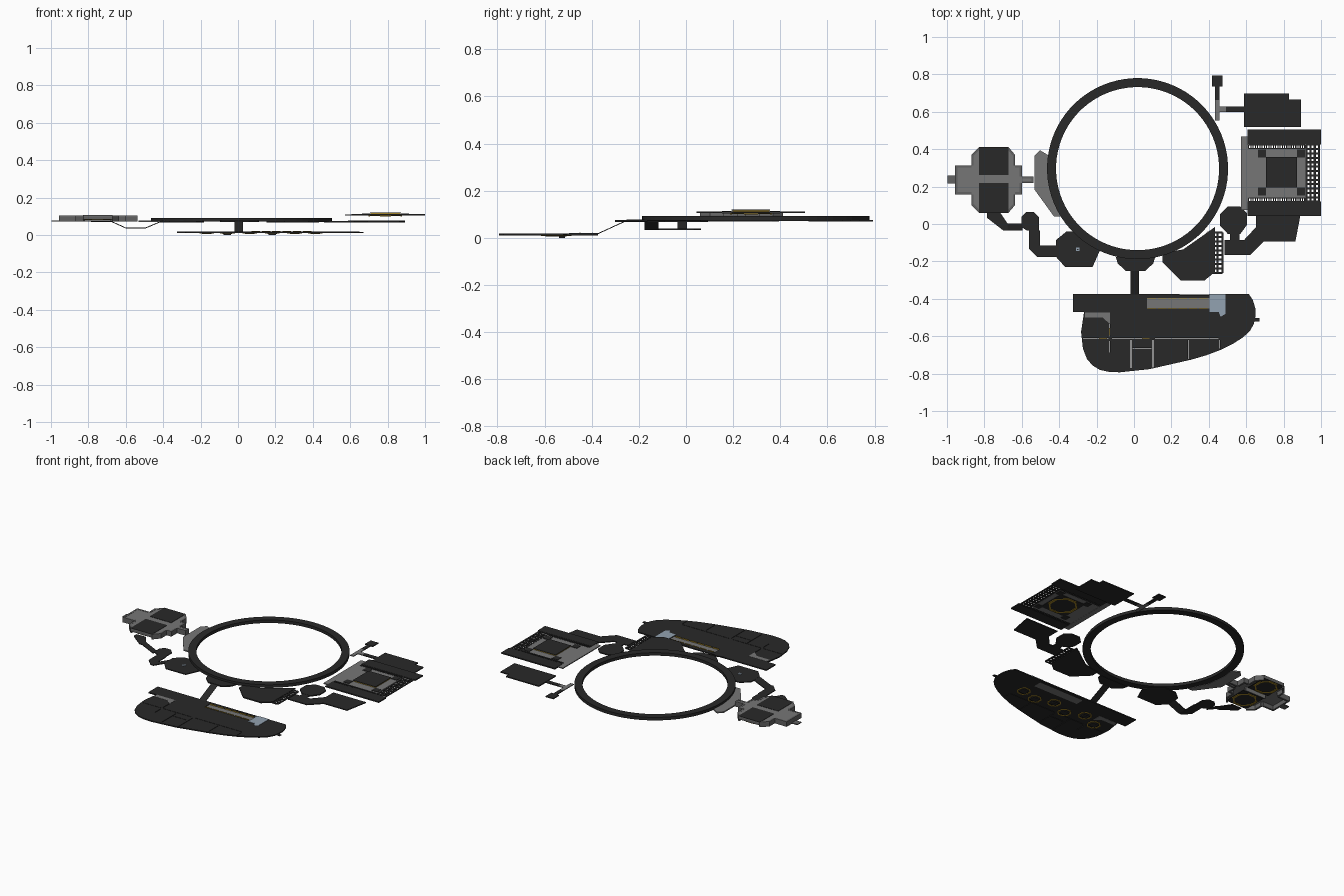
import bpy, bmesh, math


def material(name, rgb):
    m = bpy.data.materials.new(name)
    m.diffuse_color = (*rgb, 1)
    return m


DARK = material("charcoal", (0.022, 0.022, 0.022))
GREY = material("mid grey", (0.18, 0.18, 0.18))
WALL = material("wall grey", (0.12, 0.12, 0.12))
GOLD = material("gold", (0.38, 0.24, 0.02))
BLUE = material("pale blue", (0.29, 0.36, 0.44))


def finish(bm, name, mat):
    bmesh.ops.recalc_face_normals(bm, faces=bm.faces)
    me = bpy.data.meshes.new(name)
    bm.to_mesh(me)
    bm.free()
    me.materials.append(mat)
    ob = bpy.data.objects.new(name, me)
    bpy.context.collection.objects.link(ob)
    return ob


def slab(name, pts, z, t=0.005, mat=DARK):
    """Extruded outline; z is the underside, a number or a function of (x, y)."""
    zf = z if callable(z) else (lambda x, y: z)
    bm = bmesh.new()
    lo = [bm.verts.new((x, y, zf(x, y))) for x, y in pts]
    hi = [bm.verts.new((x, y, zf(x, y) + t)) for x, y in pts]
    bm.faces.new(lo[::-1])
    bm.faces.new(hi)
    n = len(pts)
    for i in range(n):
        j = (i + 1) % n
        bm.faces.new((lo[i], lo[j], hi[j], hi[i]))
    return finish(bm, name, mat)


def rect(x0, x1, y0, y1):
    return [(x0, y0), (x1, y0), (x1, y1), (x0, y1)]


def boxes(name, rects, z, t, mat=DARK):
    """Several axis-aligned blocks in one object."""
    bm = bmesh.new()
    for x0, x1, y0, y1 in rects:
        c = bmesh.ops.create_cube(bm, size=1)["verts"]
        for v in c:
            v.co = ((x0 + x1) / 2 + v.co.x * (x1 - x0), (y0 + y1) / 2 + v.co.y * (y1 - y0),
                    z + (v.co.z + 0.5) * t)
    return finish(bm, name, mat)


def annulus(name, cx, cy, r0, r1, z, t, n, mat):
    bm = bmesh.new()
    loops = []
    for i in range(n):
        a = 2 * math.pi * (i + 0.5) / n
        loops.append([bm.verts.new((cx + r * math.cos(a), cy + r * math.sin(a), h))
                      for r, h in ((r0, z), (r1, z), (r1, z + t), (r0, z + t))])
    for i in range(n):
        p, q = loops[i], loops[(i + 1) % n]
        for k in range(4):
            bm.faces.new((p[k], p[(k + 1) % 4], q[(k + 1) % 4], q[k]))
    return finish(bm, name, mat)


def lattice(name, x0, x1, y0, y1, z, nx, ny, w=0.007):
    r = []
    for i in range(nx):
        x = x0 + (x1 - x0) * i / max(nx - 1, 1)
        r.append((x - w / 2, x + w / 2, y0, y1))
    for i in range(ny):
        y = y0 + (y1 - y0) * i / max(ny - 1, 1)
        r.append((x0, x1, y - w / 2, y + w / 2))
    return boxes(name, r, z, 0.005)


def underside(name, x0, x1, y0, y1, z):
    """Dark plate with a gold octagon and corner struts, seen from below."""
    boxes(name, [(x0, x1, y0, y1)], z, 0.003)
    cx, cy, r = (x0 + x1) / 2, (y0 + y1) / 2, min(x1 - x0, y1 - y0) * 0.5
    annulus(name + "_octagon", cx, cy, r * 0.84, r * 0.95, z - 0.003, 0.003, 8, GOLD)
    e, s = 0.004, 0.03
    boxes(name + "_struts", [(cx + a * r - e, cx + a * r + e, cy - s, cy + s) for a in (-0.9, 0.9)]
          + [(cx - s, cx + s, cy + a * r - e, cy + a * r + e) for a in (-0.9, 0.9)], z - 0.004, 0.004, GOLD)


# Main ring
annulus("main_ring", 0.016, 0.302, 0.436, 0.484, 0.072, 0.02, 72, DARK)

# Ring-side rooms
slab("south_dock", [(-0.1, -0.17), (0.11, -0.17), (0.1, -0.205), (0.055, -0.246), (-0.045, -0.246),
                    (-0.09, -0.205)], 0.07, 0.008)
slab("west_annex", [(-0.505, 0.4), (-0.535, 0.37), (-0.535, 0.19), (-0.43, 0.045), (-0.39, 0.045),
                    (-0.45, 0.17), (-0.465, 0.3), (-0.455, 0.37)], 0.07, 0.008, GREY)
slab("south_east_room", [(0.15, -0.15), (0.15, -0.2), (0.245, -0.295), (0.375, -0.295), (0.43, -0.25),
                         (0.43, -0.01), (0.36, -0.06), (0.26, -0.13)], 0.068, 0.008)
lattice("south_east_railing", 0.39, 0.47, -0.255, -0.04, 0.07, 4, 10, 0.011)

# South-west octagon room, low passage and ramps
slab("south_west_room", [(-0.365, -0.035), (-0.285, -0.035), (-0.185, -0.125), (-0.185, -0.135),
                         (-0.225, -0.225), (-0.37, -0.225), (-0.42, -0.17), (-0.42, -0.08)], 0.068, 0.006)
annulus("room_floor_ring", -0.303, -0.13, 0.005, 0.013, 0.074, 0.003, 4, BLUE)
slab("east_ramp", rect(-0.5, -0.42, -0.17, -0.11), lambda x, y: 0.034 + (x + 0.5) / 0.08 * 0.034)
slab("low_passage", [(-0.565, -0.03), (-0.505, -0.03), (-0.505, -0.11), (-0.5, -0.11), (-0.5, -0.17),
                     (-0.52, -0.17), (-0.565, -0.125)], 0.034)
slab("low_room", [(-0.58, 0.07), (-0.54, 0.07), (-0.51, 0.04), (-0.51, -0.03), (-0.575, -0.03),
                  (-0.605, -0.01), (-0.605, 0.045)], 0.034)
slab("west_ramp", rect(-0.68, -0.6, -0.03, 0.01), lambda x, y: 0.034 + (-0.6 - x) / 0.08 * 0.036)
slab("west_passage", [(-0.79, 0.07), (-0.72, 0.07), (-0.68, 0.01), (-0.68, -0.03), (-0.7, -0.03),
                      (-0.79, 0.04)], 0.07)

# West building: flat roof, skirt walls and two dark bays with gold frames beneath
west = [(-0.83, 0.418), (-0.675, 0.418), (-0.638, 0.375), (-0.638, 0.32), (-0.602, 0.32), (-0.602, 0.26),
        (-0.54, 0.26), (-0.54, 0.225), (-0.602, 0.225), (-0.602, 0.165), (-0.638, 0.165),
        (-0.638, 0.108), (-0.675, 0.065), (-0.83, 0.065), (-0.873, 0.108), (-0.873, 0.165),
        (-0.96, 0.165), (-0.96, 0.32), (-0.873, 0.32), (-0.873, 0.375)]
slab("west_roof", west, 0.1, 0.004, GREY)
boxes("west_nub", [(-1.0, -0.96, 0.223, 0.265)], 0.072, 0.006, WALL)
for i, a in enumerate(west):
    b = west[(i + 1) % len(west)]
    dx, dy = b[0] - a[0], b[1] - a[1]
    s = 0.012 / math.hypot(dx, dy)
    nx, ny = dy * s, -dx * s
    z = 0.087 if i in (0, 12) else 0.072      # bays are open at the bottom
    slab("west_wall", [a, b, (b[0] + nx, b[1] + ny), (a[0] + nx, a[1] + ny)], z, 0.105 - z, WALL)
boxes("west_bay_back_wall", [(-0.83, -0.675, 0.243, 0.249)], 0.073, 0.028, GREY)
for tag, y0, y1 in (("back", 0.268, 0.418), ("front", 0.065, 0.225)):
    boxes("west_bay_roof_" + tag, [(-0.832, -0.675, y0, y1)], 0.103, 0.003)
    underside("west_bay_" + tag, -0.832, -0.675, y0, y1, 0.084)

# East building: bars, floor, railings and platform
boxes("east_bars", [(0.605, 0.998, 0.43, 0.51), (0.605, 0.998, 0.05, 0.125)], 0.105, 0.008)
boxes("east_side_strip", [(0.57, 0.606, 0.08, 0.475)], 0.105, 0.006, GREY)
boxes("east_floor", [(0.605, 0.915, 0.145, 0.41)], 0.106, 0.005, GREY)
lattice("east_outer_railing", 0.92, 0.985, 0.125, 0.43, 0.107, 4, 14, 0.011)
for y in (0.127, 0.41):
    lattice("east_edge_railing", 0.61, 0.91, y, y + 0.018, 0.107, 26, 2, 0.006)
corners = [(x, x + 0.042, y, y + 0.042) for x in (0.66, 0.868) for y in (0.158, 0.362)]
boxes("east_corner_pads", corners, 0.108, 0.006)
boxes("east_corner_undersides", corners, 0.104, 0.003)
boxes("east_platform_rim", [(0.706, 0.865, 0.203, 0.36)], 0.11, 0.008, GOLD)
boxes("east_platform", [(0.703, 0.868, 0.2, 0.363)], 0.117, 0.003)
underside("east_platform_base", 0.69, 0.88, 0.187, 0.376, 0.104)

# North-east block, mast and walkway
slab("north_east_block", [(0.585, 0.525), (0.89, 0.525), (0.89, 0.672), (0.827, 0.672), (0.827, 0.705),
                          (0.585, 0.705)], 0.07, 0.007)
boxes("mast_head", [(0.413, 0.47, 0.74, 0.8)], 0.07, 0.006)
boxes("mast_stem", [(0.43, 0.455, 0.67, 0.74), (0.49, 0.59, 0.605, 0.635)], 0.07, 0.005)
boxes("mast_walkway", [(0.43, 0.455, 0.56, 0.67), (0.455, 0.49, 0.605, 0.635)], 0.07, 0.005, GREY)

# South-east octagon and passage
slab("east_octagon", [(0.5, 0.1), (0.565, 0.1), (0.6, 0.065), (0.6, 0.0), (0.565, -0.048), (0.5, -0.048),
                      (0.458, -0.005), (0.458, 0.06)], 0.068, 0.007)
slab("east_passage", [(0.65, 0.07), (0.89, 0.07), (0.86, -0.087), (0.69, -0.087), (0.617, -0.16),
                      (0.48, -0.16), (0.48, -0.08), (0.585, -0.08), (0.65, -0.01)], 0.068, 0.006)
boxes("octagon_link", [(0.51, 0.56, -0.085, -0.04)], 0.068, 0.006)

# Sloped bridge down to the south hull
slab("bridge", rect(-0.021, 0.025, -0.372, -0.245), lambda x, y: 0.014 + (y + 0.372) / 0.127 * 0.058, 0.004)

# South hull with panel gaps and a sunken slot cut into it
hull = slab("south_hull", [(-0.33, -0.367), (0.61, -0.367), (0.632, -0.4), (0.646, -0.445), (0.646, -0.49),
                           (0.637, -0.53), (0.617, -0.565), (0.58, -0.6), (0.53, -0.632), (0.46, -0.667),
                           (0.38, -0.697), (0.3, -0.72), (0.08, -0.77), (-0.08, -0.787), (-0.14, -0.784),
                           (-0.185, -0.774), (-0.225, -0.75), (-0.255, -0.715), (-0.276, -0.66),
                           (-0.286, -0.57), (-0.27, -0.465), (-0.33, -0.465)], 0.011, 0.007)
cuts = [(-0.275, -0.14, -0.606, -0.603), (-0.12, 0.08, -0.606, -0.603), (0.11, 0.45, -0.606, -0.603),
        (-0.134, -0.13, -0.595, -0.49), (-0.134, -0.13, -0.68, -0.62), (-0.021, -0.017, -0.765, -0.615),
        (-0.01, 0.09, -0.659, -0.656), (0.097, 0.1, -0.76, -0.615), (0.286, 0.289, -0.715, -0.615),
        (0.455, 0.458, -0.66, -0.615), (0.24, 0.4, -0.374, -0.371), (0.067, 0.4, -0.445, -0.39)]
cutter = boxes("gap_cutter", cuts, -0.02, 0.08)
cutter.hide_render = True
mod = hull.modifiers.new("gaps", "BOOLEAN")
mod.object, mod.solver = cutter, "EXACT"
bpy.context.view_layer.objects.active = hull
bpy.ops.object.modifier_apply(modifier=mod.name)
bpy.data.objects.remove(cutter)

# Hull details: slot floor, gold rails, window, side deck
boxes("hull_nub", [(0.635, 0.668, -0.515, -0.497)], 0.012, 0.005)
boxes("hull_slot_floor", [(0.067, 0.4, -0.445, -0.39)], 0.011, 0.003, GREY)
boxes("hull_gold_rails", [(x, x + 0.045, y, y + 0.003) for y in (-0.445, -0.393)
                          for x in [0.07 + 0.055 * i for i in range(6)]], 0.013, 0.009, GOLD)
slab("hull_window", [(0.4, -0.367), (0.485, -0.367), (0.485, -0.475), (0.46, -0.49), (0.45, -0.465),
                     (0.4, -0.465)], 0.016, 0.004, BLUE)
slab("hull_side_deck", [(-0.265, -0.466), (-0.13, -0.466), (-0.13, -0.53), (-0.17, -0.495),
                        (-0.265, -0.495)], 0.010, 0.009, GREY)
# Hatches with gold frames under the hull
spots = [(-0.17, -0.57), (-0.06, -0.52), (0.06, -0.57), (0.18, -0.52), (0.3, -0.56), (0.41, -0.53)]
boxes("hull_hatches", [(x - 0.025, x + 0.025, y - 0.02, y + 0.02) for x, y in spots], 0.006, 0.006)
for x, y in spots:
    annulus("hull_hatch_frame", x, y, 0.036, 0.043, 0.008, 0.004, 8, GOLD)
boxes("hull_feet", [(x - 0.02, x + 0.02, y - 0.012, y + 0.012) for x, y in spots[1:4:2]], 0.0, 0.007)

# Centre the whole station
for ob in bpy.context.collection.objects:
    ob.location = (0.003, -0.006, 0)
